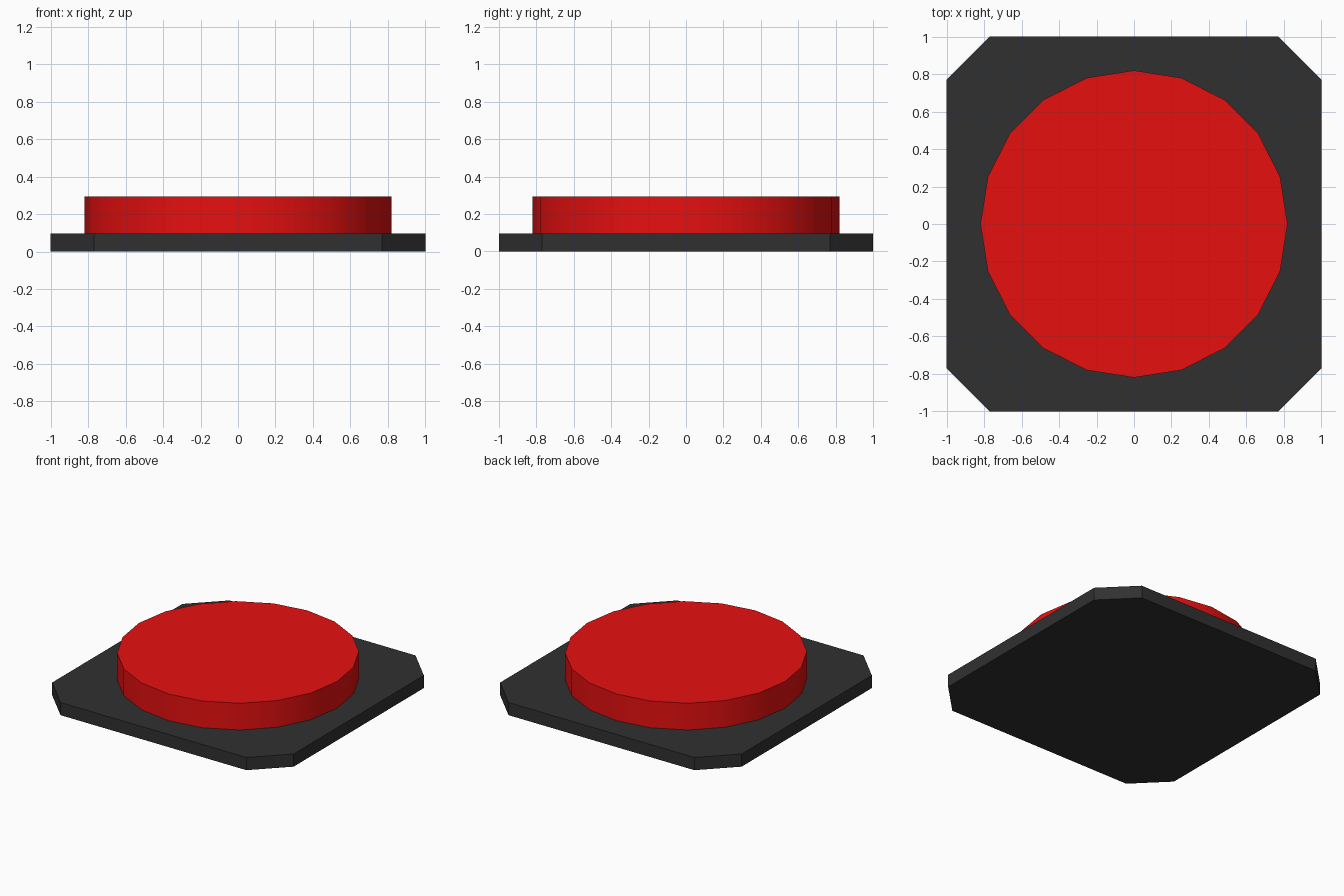
import bpy, bmesh, math

if "Cube" in bpy.data.objects:
    bpy.data.objects.remove(bpy.data.objects["Cube"])


def material(name, color):
    mat = bpy.data.materials.new(name)
    mat.diffuse_color = (*color, 1)
    mat.use_nodes = True
    mat.node_tree.nodes["Principled BSDF"].inputs["Base Color"].default_value = mat.diffuse_color
    return mat


def extruded(name, outline, z0, z1, mat):
    """Solid prism from a flat outline."""
    bm = bmesh.new()
    face = bm.faces.new([bm.verts.new((x, y, z0)) for x, y in outline])
    top = bmesh.ops.extrude_face_region(bm, geom=[face], use_keep_orig=True)["geom"]
    for v in (g for g in top if isinstance(g, bmesh.types.BMVert)):
        v.co.z = z1
    bmesh.ops.recalc_face_normals(bm, faces=bm.faces)
    mesh = bpy.data.meshes.new(name)
    bm.to_mesh(mesh)
    bm.free()
    mesh.materials.append(mat)
    obj = bpy.data.objects.new(name, mesh)
    bpy.context.collection.objects.link(obj)
    return obj


PLATE_TOP, BUTTON_TOP = 0.095, 0.295

# Base plate: square with cut corners
c = 0.77
corners = [(1, -c), (1, c), (c, 1), (-c, 1), (-1, c), (-1, -c), (-c, -1), (c, -1)]
extruded("base_plate", corners, 0, PLATE_TOP, material("dark_plate", (0.03, 0.03, 0.03)))

# Push button: 20-sided disc with smooth sides
sides, radius = 20, 0.82
ring = [(radius * math.cos(i * math.tau / sides), radius * math.sin(i * math.tau / sides))
        for i in range(sides)]
button = extruded("push_button", ring, PLATE_TOP, BUTTON_TOP,
                  material("red_button", (0.8, 0.005, 0.005)))
bpy.context.view_layer.objects.active = button
button.select_set(True)
bpy.ops.object.shade_smooth_by_angle(angle=math.radians(30))
